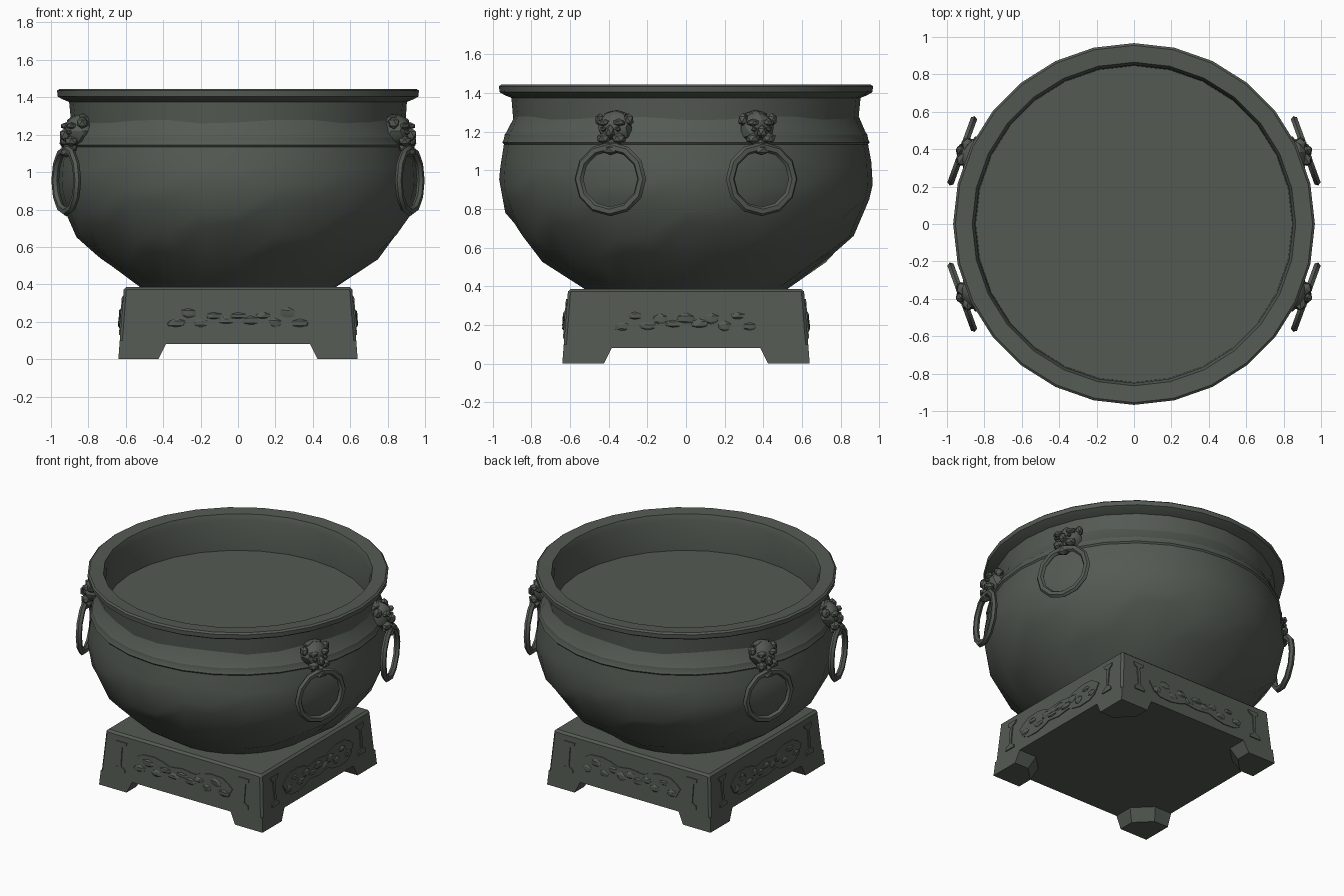
import bpy, bmesh, math, random
from mathutils import Matrix, Vector

if "Cube" in bpy.data.objects:
    bpy.data.objects.remove(bpy.data.objects["Cube"])

random.seed(4)
bronze = bpy.data.materials.new("dark_green_bronze")
bronze.diffuse_color = (0.088, 0.102, 0.086, 1)
bronze.use_nodes = True
bronze.node_tree.nodes["Principled BSDF"].inputs["Base Color"].default_value = bronze.diffuse_color


def finish(name, bm, angle=30, matrix=None):
    """Turn a bmesh into a named object with smooth shading and sharp edges."""
    bmesh.ops.recalc_face_normals(bm, faces=bm.faces)
    me = bpy.data.meshes.new(name)
    bm.to_mesh(me)
    bm.free()
    me.materials.append(bronze)
    if angle:
        me.shade_smooth()
        me.set_sharp_from_angle(angle=math.radians(angle))
    ob = bpy.data.objects.new(name, me)
    bpy.context.collection.objects.link(ob)
    if matrix:
        ob.matrix_world = matrix
    return ob


def prism(bm, bottom, top):
    """Join two matching outlines of 3D points into a closed solid."""
    a = [bm.verts.new(p) for p in bottom]
    b = [bm.verts.new(p) for p in top]
    n = len(a)
    bm.faces.new(a)
    bm.faces.new(b)
    for i in range(n):
        bm.faces.new((a[i], a[(i + 1) % n], b[(i + 1) % n], b[i]))


def blob(bm, centre, size, rough=0.0, sub=1):
    """Low-poly lump."""
    m = Matrix.Translation(centre) @ Matrix.Diagonal((*size, 1))
    vs = bmesh.ops.create_icosphere(bm, subdivisions=sub, radius=1, matrix=m)["verts"]
    for v in vs:
        v.co += (v.co - Vector(centre)) * random.uniform(-rough, rough)


# --- bowl: lathe with staggered rows on the belly for uneven facets ---
# each entry: radius, height, stagger
profile = [(0.50, 0.37, 0), (0.53, 0.39, 0), (0.76, 0.55, 0.03), (0.88, 0.69, 0.05),
           (0.945, 0.82, 0.04), (0.967, 0.94, 0.03), (0.96, 1.03, 0.015), (0.942, 1.135, 0),
           (0.950, 1.145, 0), (0.942, 1.16, 0), (0.938, 1.185, 0), (0.930, 1.195, 0),
           (0.893, 1.27, 0.01), (0.903, 1.375, 0), (0.94, 1.39, 0), (0.965, 1.405, 0),
           (0.967, 1.435, 0), (0.955, 1.445, 0), (0.865, 1.44, 0), (0.85, 1.40, 0),
           (0.845, 1.17, 0)]


def radius_at(z):
    for (r0, z0, _), (r1, z1, _) in zip(profile, profile[1:]):
        if z0 <= z <= z1:
            return r0 + (r1 - r0) * (z - z0) / (z1 - z0)


N = 28
bm = bmesh.new()
rows = []
for k, (r, z, jit) in enumerate(profile):
    row = []
    for i in range(N):
        t = 2 * math.pi * i / N
        rr, zz = r, z
        if jit:
            zz = z + jit * (1 if (i // 2 + k) % 2 else -1) * random.uniform(0.4, 1)
            rr = (radius_at(zz) + r) / 2
        row.append(bm.verts.new((rr * math.cos(t), rr * math.sin(t), zz)))
    rows.append(row)
for a, b in zip(rows, rows[1:]):
    for i in range(N):
        j = (i + 1) % N
        bm.faces.new((a[i], a[j], b[j], b[i]))
bm.faces.new(rows[0])
finish("bowl", bm, 24)

# --- flat filling inside the bowl ---
bm = bmesh.new()
bmesh.ops.create_circle(bm, cap_ends=True, segments=N, radius=0.85,
                        matrix=Matrix.Translation((0, 0, 1.19)))
ob = finish("bowl_filling", bm, 0)
if ob.data.polygons[0].normal.z < 0:
    ob.data.flip_normals()


# --- square stand with sloping sides ---
def half(z):
    return 0.64 - 0.03 * z / 0.385


def square(w, z):
    return [(-w, -w, z), (w, -w, z), (w, w, z), (-w, w, z)]


bm = bmesh.new()
prism(bm, square(half(0.08), 0.08), square(half(0.387), 0.387))
bmesh.ops.bevel(bm, geom=[e for e in bm.edges if min(v.co.z for v in e.verts) > 0.3
                          or abs(e.verts[0].co.z - e.verts[1].co.z) > 0.1],
                offset=0.014, segments=1, affect='EDGES')
finish("stand", bm)


# --- four corner feet, cut diagonally on the inside ---
def foot_outline(w, a, b, z):
    return [(w, w, z), (a, w, z), (a, b, z), (b, a, z), (w, a, z)]


for k in range(4):
    bm = bmesh.new()
    prism(bm, foot_outline(0.64, 0.425, 0.53, 0), foot_outline(half(0.1), 0.375, 0.49, 0.1))
    finish(f"foot_{k + 1}", bm, 25, Matrix.Rotation(k * math.pi / 2, 4, 'Z'))

# --- relief carving on each side of the stand ---
quarter = [(0, 0.275), (0.10, 0.262), (0.15, 0.282), (0.22, 0.297), (0.31, 0.292),
           (0.36, 0.265), (0.395, 0.235)]
cartouche = quarter + [(u, 0.435 - z) for u, z in quarter[::-1][1:]]
cartouche += [(-u, z) for u, z in cartouche[::-1][1:-1]]
bracket = [(0.435, 0.335), (0.52, 0.335), (0.515, 0.312), (0.495, 0.30), (0.492, 0.17),
           (0.52, 0.155), (0.525, 0.13), (0.44, 0.13), (0.445, 0.15), (0.474, 0.17),
           (0.472, 0.30), (0.445, 0.315)]


def on_side(u, z, d):
    return (u, -(half(z) + d), z)


def plate(bm, pts, d):
    prism(bm, [on_side(u, z, -0.012) for u, z in pts], [on_side(u, z, d) for u, z in pts])


for k in range(4):
    turn = Matrix.Rotation(k * math.pi / 2, 4, 'Z')
    bm = bmesh.new()
    plate(bm, cartouche, 0.006)
    for i in range(11):
        u = -0.33 + 0.066 * i
        z = 0.218 + (0.022 if i % 2 else -0.02) * (0.6 if abs(u) < 0.15 else 1.3)
        blob(bm, on_side(u, z, 0.004), (random.uniform(0.035, 0.055), 0.013,
                                        random.uniform(0.018, 0.032)), 0.15)
    finish(f"cloud_relief_{k + 1}", bm, 20, turn)
    bm = bmesh.new()
    plate(bm, bracket, 0.007)
    plate(bm, [(-u, z) for u, z in bracket], 0.007)
    finish(f"bracket_relief_{k + 1}", bm, 20, turn)

# --- four beast-mask handles with hanging rings ---
# local axes: x outward, y sideways, z up; sideways parts are mirrored
mask = [((-0.01, 0, 1.22), (0.075, 0.092, 0.085)),     # skull
        ((-0.03, 0, 1.282), (0.05, 0.07, 0.03)),       # crown
        ((0.0, 0.08, 1.262), (0.032, 0.027, 0.035)),   # ears
        ((0.048, 0.042, 1.247), (0.03, 0.036, 0.02)),  # brows
        ((0.06, 0.04, 1.213), (0.016, 0.016, 0.014)),  # eyes
        ((0.07, 0, 1.2), (0.03, 0.027, 0.036)),        # nose
        ((0.05, 0.043, 1.165), (0.035, 0.04, 0.03)),   # cheeks
        ((0.04, 0, 1.13), (0.04, 0.055, 0.03)),        # jaw
        ((0.06, 0, 1.105), (0.036, 0.05, 0.028))]      # ring holder

for label, sx, sy, az in (("right_front", 1, -1, -20), ("right_back", 1, 1, 20),
                          ("left_back", -1, 1, 160), ("left_front", -1, -1, 200)):
    place = Matrix.Translation((sx * 0.86, sy * 0.37, 0)) @ Matrix.Rotation(math.radians(az), 4, 'Z')
    bm = bmesh.new()
    for (n, u, z), size in mask:
        for side in ((1, -1) if u else (1,)):
            blob(bm, (n, u * side, z), size, 0.06, 2 if size[1] > 0.09 else 1)
    finish(f"mask_{label}", bm, 25, place)

    # ring: hexagonal tube bent into a 12-sided loop
    bm = bmesh.new()
    loops = []
    for i in range(12):
        t = 2 * math.pi * i / 12
        loops.append([bm.verts.new((0.062 + 0.02 * math.sin(s),
                                    (0.173 + 0.024 * math.cos(s)) * math.sin(t),
                                    0.955 + (0.168 + 0.024 * math.cos(s)) * math.cos(t)))
                      for s in (math.pi * j / 3 for j in range(6))])
    for i in range(12):
        a, b = loops[i], loops[(i + 1) % 12]
        for j in range(6):
            m = (j + 1) % 6
            bm.faces.new((a[j], a[m], b[m], b[j]))
    finish(f"ring_{label}", bm, 28, place)
